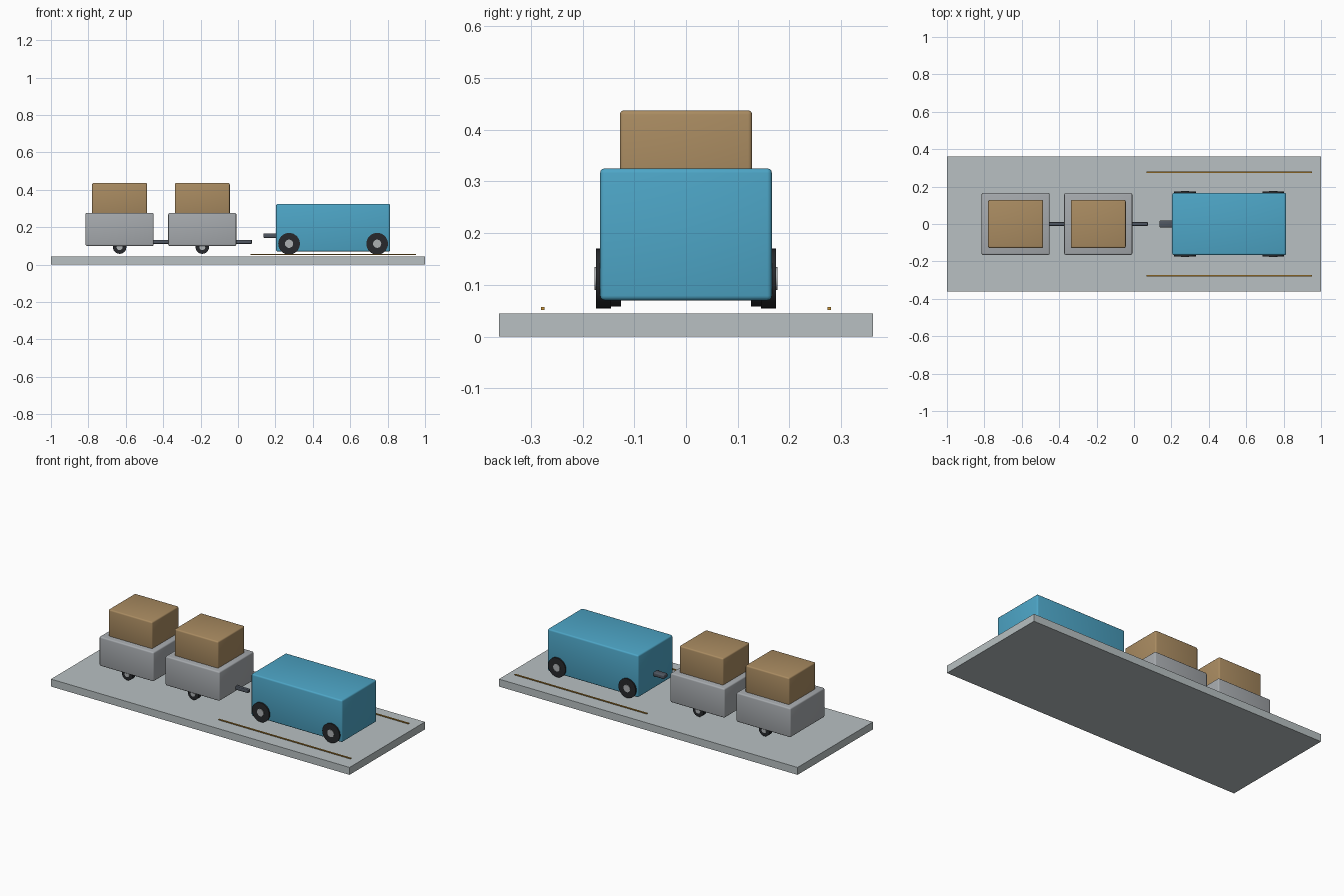
import bpy, math

if "Cube" in bpy.data.objects:
    bpy.data.objects.remove(bpy.data.objects["Cube"])


def material(name, rgb):
    m = bpy.data.materials.new(name)
    m.diffuse_color = (*rgb, 1)
    m.use_nodes = True
    m.node_tree.nodes["Principled BSDF"].inputs["Base Color"].default_value = m.diffuse_color
    return m


BLUE = material("blue_paint", (0.075, 0.38, 0.57))
CARD = material("cardboard", (0.40, 0.26, 0.12))
FLOOR = material("floor_grey", (0.48, 0.53, 0.54))
STEEL = material("cart_grey", (0.38, 0.40, 0.42))
RUBBER = material("rubber", (0.02, 0.022, 0.025))
HUB = material("hub_grey", (0.42, 0.44, 0.45))
DARK = material("dark_metal", (0.08, 0.095, 0.12))
LINE = material("line_orange", (0.60, 0.30, 0.04))


def finish(ob, name, mat, bevel):
    ob.name = name
    ob.data.materials.append(mat)
    if bevel:
        mod = ob.modifiers.new("bevel", 'BEVEL')
        mod.width = bevel
        mod.segments = 3
        bpy.ops.object.modifier_apply(modifier=mod.name)
    bpy.ops.object.shade_smooth_by_angle(angle=math.radians(35))


def box(name, x, y, z, mat, bevel=0.0):
    """Box from (min, max) ranges, rounded edges optional."""
    bpy.ops.mesh.primitive_cube_add(size=1)
    ob = bpy.context.object
    ob.location = [(r[0] + r[1]) / 2 for r in (x, y, z)]
    ob.scale = [r[1] - r[0] for r in (x, y, z)]
    bpy.ops.object.transform_apply(location=False, rotation=False, scale=True)
    finish(ob, name, mat, bevel)


def disc(name, x, y0, y1, z, r, mat):
    """Cylinder lying along y."""
    bpy.ops.mesh.primitive_cylinder_add(vertices=32, radius=r, depth=abs(y1 - y0),
                                        location=(x, (y0 + y1) / 2, z),
                                        rotation=(math.pi / 2, 0, 0))
    finish(bpy.context.object, name, mat, 0)


def wheel_pair(name, x, z, r, y0, y1, hub_r):
    for side, s in (("right", -1), ("left", 1)):
        disc(f"{name}_{side}_tyre", x, s * y0, s * y1, z, r, RUBBER)
        disc(f"{name}_{side}_hub", x, s * (y1 - 0.01), s * (y1 + 0.003), z, hub_r, HUB)


# Floor slab and lane lines
box("floor_slab", (-1, 1), (-0.361, 0.361), (0, 0.045), FLOOR)
for side, s in (("right", -1), ("left", 1)):
    box(f"lane_line_{side}", (0.066, 0.951), (s * 0.277 - 0.0035, s * 0.277 + 0.0035),
        (0.0515, 0.057), LINE)

# Tractor: body, wheels, rear hitch
box("tractor_body", (0.204, 0.813), (-0.166, 0.166), (0.07, 0.325), BLUE, 0.009)
for pos, x in (("rear", 0.273), ("front", 0.744)):
    wheel_pair(f"tractor_{pos}", x, 0.112, 0.058, 0.145, 0.174, 0.022)
box("tractor_hitch", (0.136, 0.215), (-0.019, 0.019), (0.143, 0.168), DARK, 0.006)

# Two carts, each with load, wheels and drawbar
for name, cx in (("rear_cart", -0.633), ("front_cart", -0.191)):
    box(f"{name}_body", (cx - 0.182, cx + 0.182), (-0.165, 0.165), (0.10, 0.277), STEEL, 0.008)
    box(f"{name}_crate", (cx - 0.147, cx + 0.147), (-0.128, 0.128), (0.27, 0.437), CARD, 0.008)
    wheel_pair(name, cx, 0.094, 0.036, 0.126, 0.156, 0.016)
    box(f"{name}_drawbar", (cx + 0.17, cx + 0.265), (-0.01, 0.01), (0.111, 0.133), DARK, 0.004)
